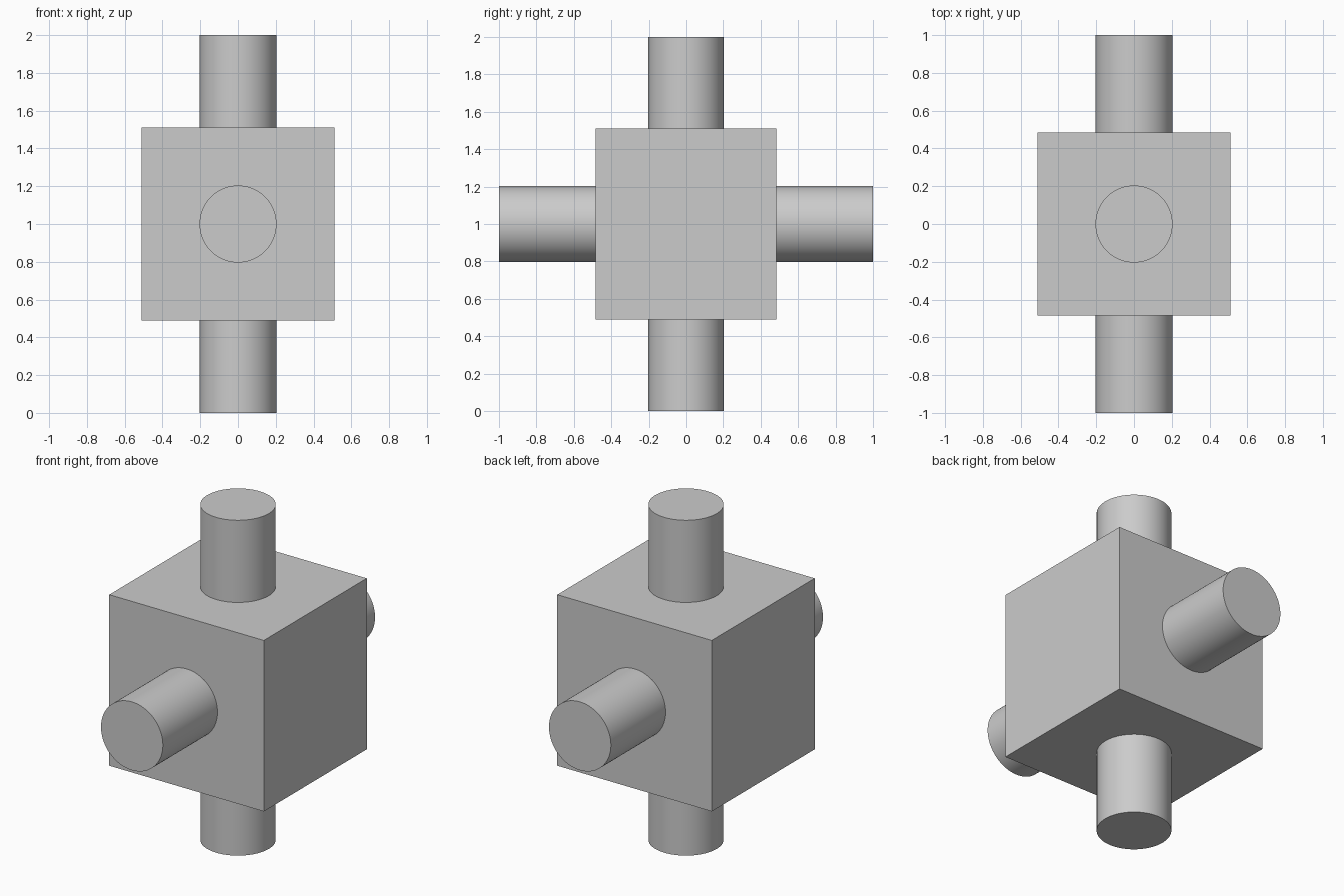
import bpy
import math

default_cube = bpy.data.objects.get("Cube")
if default_cube:
    bpy.data.objects.remove(default_cube, do_unlink=True)

# Single plain grey
grey = bpy.data.materials.new("light_grey")
grey.use_nodes = True
colour = (0.6, 0.6, 0.6, 1)
grey.diffuse_color = colour
grey.node_tree.nodes["Principled BSDF"].inputs["Base Color"].default_value = colour

CENTRE_Z = 1.0
HALF = (0.51, 0.485, 0.51)  # half sizes of the block
RADIUS = 0.204


def finish(obj, name):
    obj.name = name
    obj.data.materials.append(grey)
    return obj


# Central block
bpy.ops.mesh.primitive_cube_add(size=2, location=(0, 0, CENTRE_Z))
block = finish(bpy.context.object, "central_block")
block.scale = HALF
bpy.ops.object.transform_apply(location=False, rotation=False, scale=True)


# Round pegs, each running from a block face outwards
def peg(name, axis, side):
    length = 1 - HALF[axis]
    location = [0, 0, CENTRE_Z]
    location[axis] += side * (HALF[axis] + length / 2)
    tilt = math.pi / 2 if axis == 1 else 0
    bpy.ops.mesh.primitive_cylinder_add(
        vertices=96, radius=RADIUS, depth=length,
        location=location, rotation=(tilt, 0, 0))
    finish(bpy.context.object, name)
    bpy.ops.object.shade_smooth_by_angle(angle=math.radians(30))


peg("top_peg", 2, 1)
peg("bottom_peg", 2, -1)
peg("front_peg", 1, -1)
peg("back_peg", 1, 1)
